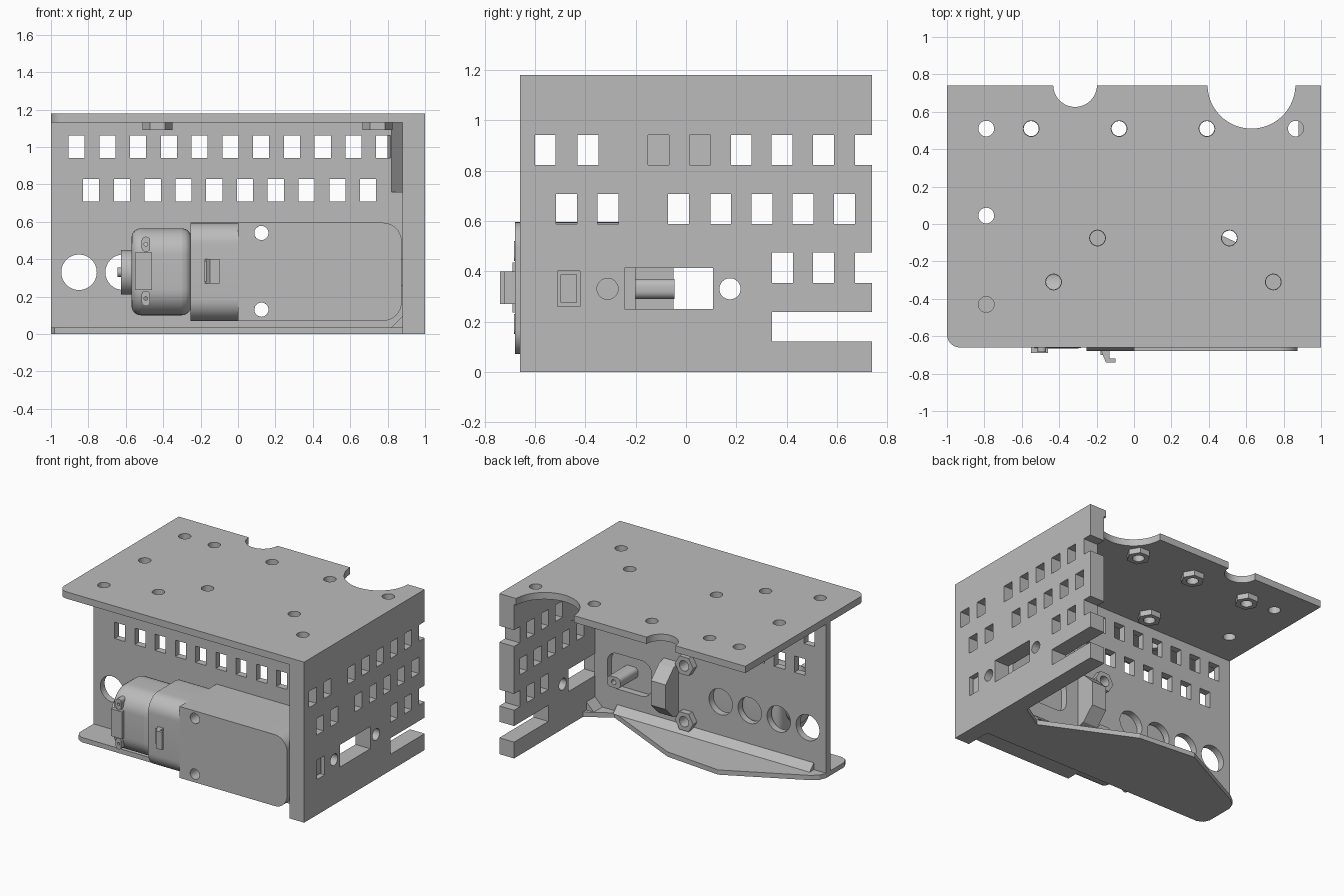
import bpy, bmesh, math
from mathutils import Vector

if "Cube" in bpy.data.objects:
    bpy.data.objects.remove(bpy.data.objects["Cube"])

grey = bpy.data.materials.new("plain grey")
grey.diffuse_color = (0.5, 0.5, 0.5, 1)
grey.use_nodes = True
grey.node_tree.nodes["Principled BSDF"].inputs["Base Color"].default_value = grey.diffuse_color

# which world axis each profile axis pair maps to
MAP = {'x': lambda u, v, w: (w, u, v), 'y': lambda u, v, w: (u, w, v), 'z': lambda u, v, w: (u, v, w)}


def prisms(name, profiles, axis, lo, hi):
    """Extrude one or more 2D outlines along an axis."""
    bm = bmesh.new()
    for pts in profiles:
        f = bm.faces.new([bm.verts.new(MAP[axis](u, v, lo)) for u, v in pts])
        res = bmesh.ops.extrude_face_region(bm, geom=[f])
        move = Vector(MAP[axis](0, 0, hi - lo))
        bmesh.ops.translate(bm, vec=move, verts=[g for g in res['geom'] if isinstance(g, bmesh.types.BMVert)])
    bmesh.ops.recalc_face_normals(bm, faces=bm.faces[:])
    me = bpy.data.meshes.new(name)
    bm.to_mesh(me)
    bm.free()
    me.materials.append(grey)
    ob = bpy.data.objects.new(name, me)
    bpy.context.collection.objects.link(ob)
    return ob


def rect(u0, v0, u1, v1, r=(0, 0, 0, 0), n=8):
    """Rectangle with corner radii: low-left, low-right, up-right, up-left."""
    pts = []
    for i, (u, v, su, sv) in enumerate([(u0, v0, 1, 1), (u1, v0, -1, 1), (u1, v1, -1, -1), (u0, v1, 1, -1)]):
        if not r[i]:
            pts.append((u, v))
            continue
        for k in range(n + 1):
            a = math.pi * (1 + i / 2) + k / n * math.pi / 2
            pts.append((u + su * r[i] + r[i] * math.cos(a), v + sv * r[i] + r[i] * math.sin(a)))
    return pts


def box(cu, cv, w, h):
    return rect(cu - w / 2, cv - h / 2, cu + w / 2, cv + h / 2)


def circle(cu, cv, r, n=32):
    return [(cu + r * math.cos(2 * math.pi * k / n), cv + r * math.sin(2 * math.pi * k / n)) for k in range(n)]


def cut(ob, profiles, axis, lo, hi):
    """Cut outlines through an object and drop the cutter."""
    cutter = prisms("cutter", profiles, axis, lo, hi)
    cutter.hide_render = True
    mod = ob.modifiers.new("cut", 'BOOLEAN')
    mod.operation, mod.solver, mod.object = 'DIFFERENCE', 'EXACT', cutter
    dg = bpy.context.evaluated_depsgraph_get()
    me = bpy.data.meshes.new_from_object(ob.evaluated_get(dg))
    ob.modifiers.clear()
    ob.data = me
    bpy.data.objects.remove(cutter)


def smooth(ob):
    for o in bpy.context.selected_objects:
        o.select_set(False)
    ob.select_set(True)
    bpy.context.view_layer.objects.active = ob
    bpy.ops.object.shade_smooth_by_angle(angle=math.radians(30))


# top plate with edge scallops and bolt holes
bolts = [(-.55, .51), (-.08, .51), (.39, .51), (-.195, -.075), (.51, -.075), (-.43, -.31), (.745, -.31)]
plain = [(-.79, .51), (.865, .51), (-.79, .045), (-.79, -.43)]
top = prisms("top_plate", [rect(-1, -.66, 1, .74, (.07, 0, 0, 0))], 'z', 1.13, 1.18)
cut(top, [circle(x, y, .042) for x, y in bolts + plain]
    + [circle(-.315, .743, .117, 48), circle(.628, .745, .235, 64)], 'z', 1.0, 1.3)
smooth(top)

# right wall with window rows, slots and holes
wall = prisms("right_wall", [rect(-.66, 0, .74, 1.13)], 'x', .88, 1)
W, H = .083, .12
wall_cuts = [box(y, .883, W, H) for y in (-.56, -.39, -.11, .055, .22, .382, .547)]
wall_cuts += [box(y, .648, W, H) for y in (-.475, -.31, -.03, .138, .302, .465, .63)]
wall_cuts += [box(y, .414, W, H) for y in (.384, .547)]
wall_cuts += [rect(.672, z - H / 2, .9, z + H / 2) for z in (.883, .414)]
wall_cuts += [rect(.342, .12, .9, .238), rect(-.245, .25, .108, .413), rect(-.512, .26, -.422, .402),
              circle(.175, .33, .042), circle(-.312, .33, .042)]
cut(wall, wall_cuts, 'x', .7, 1.2)
smooth(wall)

# upright panel carrying the motor
panel = prisms("motor_panel", [rect(-1, .035, .82, 1.13)], 'y', -.25, -.2)
step = .1645
holes = [box(-.863 + step * i, 1.0, .086, .12) for i in range(10)]
holes += [box(-.785 + step * i, .768, .086, .12) for i in range(10)]
holes += [rect(.739, .94, .815, 1.06)]
holes += [circle(-.85 + .236 * i, .33, .095) for i in range(4)]
holes += [circle(.125, z, .038) for z in (.13, .54)]
holes += [rect(.42, .2, .78, .46, (.08,) * 4)]
cut(panel, holes, 'y', -.4, 0)
smooth(panel)

# corner web joining panel and wall
prisms("corner_web_upper", [[(.815, -.25), (.88, -.18), (.9, .12), (.88, .12), (.835, -.16), (.80, -.2)]],
       'z', .76, 1.13)
prisms("corner_web_lower", [[(.81, -.25), (.885, -.25), (.885, -.2), (.81, -.2)]], 'z', .035, .76)

# floor flange
floor = [(.88, -.47), (.88, -.06), (.7, -.17), (.06, .13), (-.38, .17), (-.93, -.11), (-.98, -.15), (-1, -.2),
         (-1, -.41), (-.98, -.45), (-.94, -.47)]
prisms("floor_flange", [floor], 'z', 0, .035)

# bend fillets where the panel and wall meet the floor
prisms("panel_floor_fillet", [[(-.2, .035), (-.15, .035), (-.2, .085)]], 'x', -.9, .7)
prisms("wall_floor_fillet", [[(.88, .035), (.82, .035), (.88, .095)]], 'y', -.45, -.1)

# hex nuts under the plate and behind the panel
for i, (x, y) in enumerate(bolts):
    nut = prisms(f"plate_nut_{i}", [circle(x, y, .08, 6)], 'z', 1.09, 1.131)
    cut(nut, [circle(x, y, .04, 24)], 'z', 1.0, 1.2)
for i, z in enumerate((.13, .54)):
    nut = prisms(f"panel_nut_{i}", [circle(.125, z, .075, 6)], 'y', -.201, -.155)
    cut(nut, [circle(.125, z, .038, 24)], 'y', -.3, 0)

# gearbox housing
gear = prisms("gearbox", [rect(0, .07, .875, .595, (0, .1, .1, 0))], 'y', -.68, -.25)
cut(gear, [circle(.125, z, .038) for z in (.13, .54)], 'y', -.8, 0)
smooth(gear)
smooth(prisms("gearbox_collar", [rect(-.68, .07, -.25, .595, (.115,) * 4, 10)], 'x', -.255, .001))

# motor can, stepped and rounded at the end
can = prisms("motor_can", [rect(-.665, .1, -.265, .565, (.14,) * 4, 10)], 'x', -.57, -.25)
bev = can.modifiers.new("round_end", 'BEVEL')
bev.width, bev.segments, bev.angle_limit = .05, 4, math.radians(60)
smooth(can)
smooth(prisms("motor_end_cap", [circle(-.465, .33, .12)], 'x', -.625, -.56))
smooth(prisms("motor_rear_shaft", [circle(-.465, .33, .025, 16)], 'x', -.645, -.62))

# motor strap with rounded tabs, and strap hook
prisms("motor_strap", [rect(-.55, .235, -.46, .435)], 'y', -.69, -.6)
for i, z in enumerate((.19, .48)):
    tab = prisms(f"strap_tab_{i}", [rect(-.515, z - .04, -.47, z + .04, (.02,) * 4, 5)], 'y', -.685, -.6)
    cut(tab, [circle(-.4925, z, .01, 12)], 'y', -.8, -.5)
prisms("strap_hook", [[(-.18, -.67), (-.13, -.67), (-.13, -.72), (-.1, -.72), (-.1, -.74), (-.15, -.74)]],
       'z', .27, .4)
prisms("hook_pad", [rect(-.18, .28, -.145, .39)], 'y', -.7, -.66)

# output shaft with two flats
flat = [(x, z) for x, z in rect(.565, .29, .675, .37, (.03,) * 4, 5)]
shaft = prisms("output_shaft", [flat], 'y', -.26, -.045)
cut(shaft, [circle(.62, .33, .018, 16)], 'y', -.12, 0)
smooth(shaft)

# bracket rib behind the panel
prisms("bracket_rib", [[(-.2, .53), (-.14, .51), (-.05, .42), (-.05, .24), (-.14, .15), (-.2, .13)]], 'x', .2, .32)

# locating lug of the gearbox seen in the wall window
prisms("locating_lug", [rect(-.512, .26, -.422, .402)], 'x', .87, .95)
prisms("locating_lug_face", [rect(-.5, .275, -.434, .387)], 'x', .949, .98)
